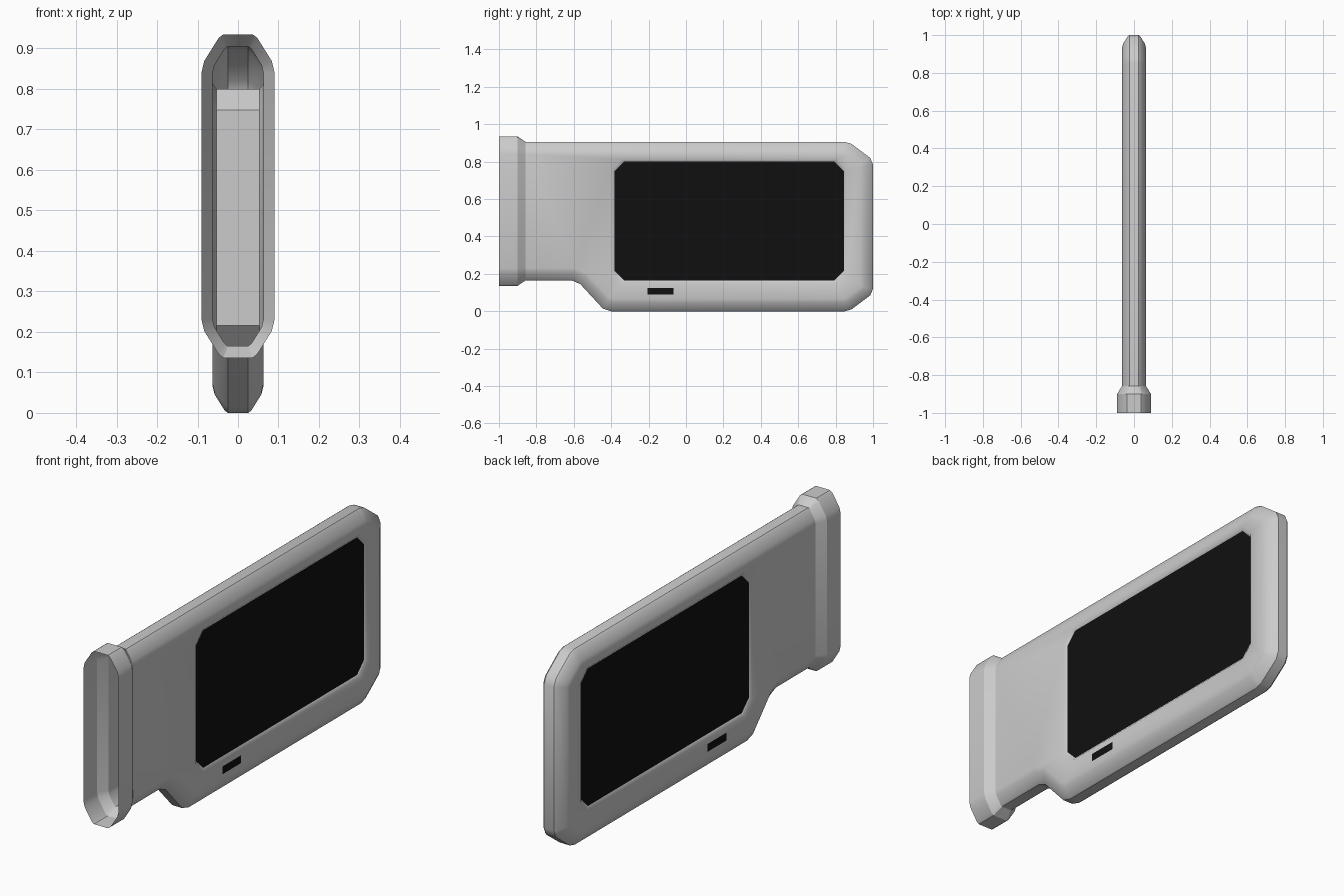
import bpy, bmesh, math
from mathutils import Vector

if "Cube" in bpy.data.objects:
    bpy.data.objects.remove(bpy.data.objects["Cube"])


def material(name, rgb):
    m = bpy.data.materials.new(name)
    m.diffuse_color = (*rgb, 1.0)
    m.use_nodes = True
    m.node_tree.nodes["Principled BSDF"].inputs["Base Color"].default_value = m.diffuse_color
    return m


GREY = material("light_grey", (0.6, 0.6, 0.6))
BLACK = material("black", (0.005, 0.005, 0.005))


def finish(name, bm, mat, smooth=False):
    me = bpy.data.meshes.new(name)
    bm.to_mesh(me)
    bm.free()
    me.materials.append(mat)
    ob = bpy.data.objects.new(name, me)
    bpy.context.collection.objects.link(ob)
    if smooth:
        bpy.ops.object.select_all(action='DESELECT')
        ob.select_set(True)
        bpy.context.view_layer.objects.active = ob
        bpy.ops.object.shade_smooth_by_angle(angle=math.radians(30))
    return ob


def bridge(bm, rows, closed):
    # quads between neighbouring rows of vertices
    for a, b in zip(rows, rows[1:]):
        n = len(a)
        for i in range(n if closed else n - 1):
            j = (i + 1) % n
            bm.faces.new((a[i], a[j], b[j], b[i]))


def offset(path, d):
    # shift an open (y, z) path inward, to the right of its direction
    out = []
    for i, p in enumerate(path):
        p = Vector(p)
        norms = []
        for j in (i - 1, i):
            if 0 <= j < len(path) - 1:
                t = (Vector(path[j + 1]) - Vector(path[j])).normalized()
                norms.append(Vector((t.y, -t.x)))
        n = (norms[0] + norms[-1]).normalized()
        out.append(p + n * (d / n.dot(norms[0])))
    return out


def screen_outline(inset):
    # rectangle with cut corners
    y0, y1, z0, z1, c = -0.395 + inset, 0.857 - inset, 0.152 + inset, 0.812 - inset, 0.052
    return [(y0 + c, z0), (y1 - c, z0), (y1, z0 + c), (y1, z1 - c),
            (y1 - c, z1), (y0 + c, z1), (y0, z1 - c), (y0, z0 + c)]


# rounded edge section: (half width, inset from the outline)
HALF = [(0.0625, 0.065), (0.058, 0.046), (0.033, 0.006), (0.025, 0.0)]
LAYERS = HALF + [(-x, d) for x, d in reversed(HALF)]
MOUTH_Y, TOP, BOTTOM = -0.857, 0.905, 0.165
WALL, RECESS = 0.0625, 0.053

# body shell, open at the front
PATH = [(MOUTH_Y, TOP), (0.85, TOP), (0.885, 0.895), (0.985, 0.82), (1.0, 0.785),
        (1.0, 0.12), (0.985, 0.085), (0.885, 0.01), (0.85, 0.0), (-0.40, 0.0),
        (-0.445, 0.015), (-0.565, 0.145), (-0.61, BOTTOM), (MOUTH_Y, BOTTOM)]
bm = bmesh.new()
rows = [[bm.verts.new((x, *p)) for p in offset(PATH, d)] for x, d in LAYERS]
bridge(bm, rows, False)

# recess walls that run through the body and carry the screens
rims = [(WALL, 0.0), (RECESS, 0.012), (-RECESS, 0.012), (-WALL, 0.0)]
tunnel = [[bm.verts.new((x, *p)) for p in screen_outline(i)] for x, i in rims]
bridge(bm, tunnel, True)


def loop_edges(loop):
    edges = []
    for a, b in zip(loop, loop[1:] + loop[:1]):
        edges.append(bm.edges.get((a, b)) or bm.edges.new((a, b)))
    return edges


# flat side walls around the screen openings
for outer, inner, side in ((rows[0], tunnel[0], 1), (rows[-1], tunnel[-1], -1)):
    bmesh.ops.triangle_fill(bm, use_beauty=True, use_dissolve=False,
                            edges=loop_edges(outer) + loop_edges(inner),
                            normal=(side, 0, 0))
bmesh.ops.recalc_face_normals(bm, faces=bm.faces[:])
finish("body_shell", bm, GREY, True)

# flared collar around the open front
bm = bmesh.new()
rings = []
for y, top, bottom, s in ((-1.0, 0.935, 0.136, 1.44), (-0.9, 0.935, 0.136, 1.44),
                          (MOUTH_Y, TOP, BOTTOM, 1.0)):
    ring = [(x * s, y, top - d * s) for x, d in LAYERS]
    ring += [(x * s, y, bottom + d * s) for x, d in reversed(LAYERS)]
    rings.append([bm.verts.new(p) for p in ring])
bridge(bm, rings, True)
bmesh.ops.recalc_face_normals(bm, faces=bm.faces[:])
if sum(f.normal.x * f.calc_center_median().x for f in bm.faces) < 0:
    bmesh.ops.reverse_faces(bm, faces=bm.faces[:])
finish("flared_collar", bm, GREY, True)

# sunken screens and small slots on both sides
SLOT = [(-0.205, 0.089), (-0.068, 0.089), (-0.068, 0.125), (-0.205, 0.125)]
for side, label in ((1, "right"), (-1, "left")):
    for part, outline, x in (("screen", screen_outline(0.012), RECESS),
                             ("slot", SLOT, WALL + 0.001)):
        bm = bmesh.new()
        face = bm.faces.new([bm.verts.new((side * x, *p)) for p in outline])
        face.normal_update()
        if face.normal.x * side < 0:
            face.normal_flip()
        finish(f"{part}_{label}", bm, BLACK)
